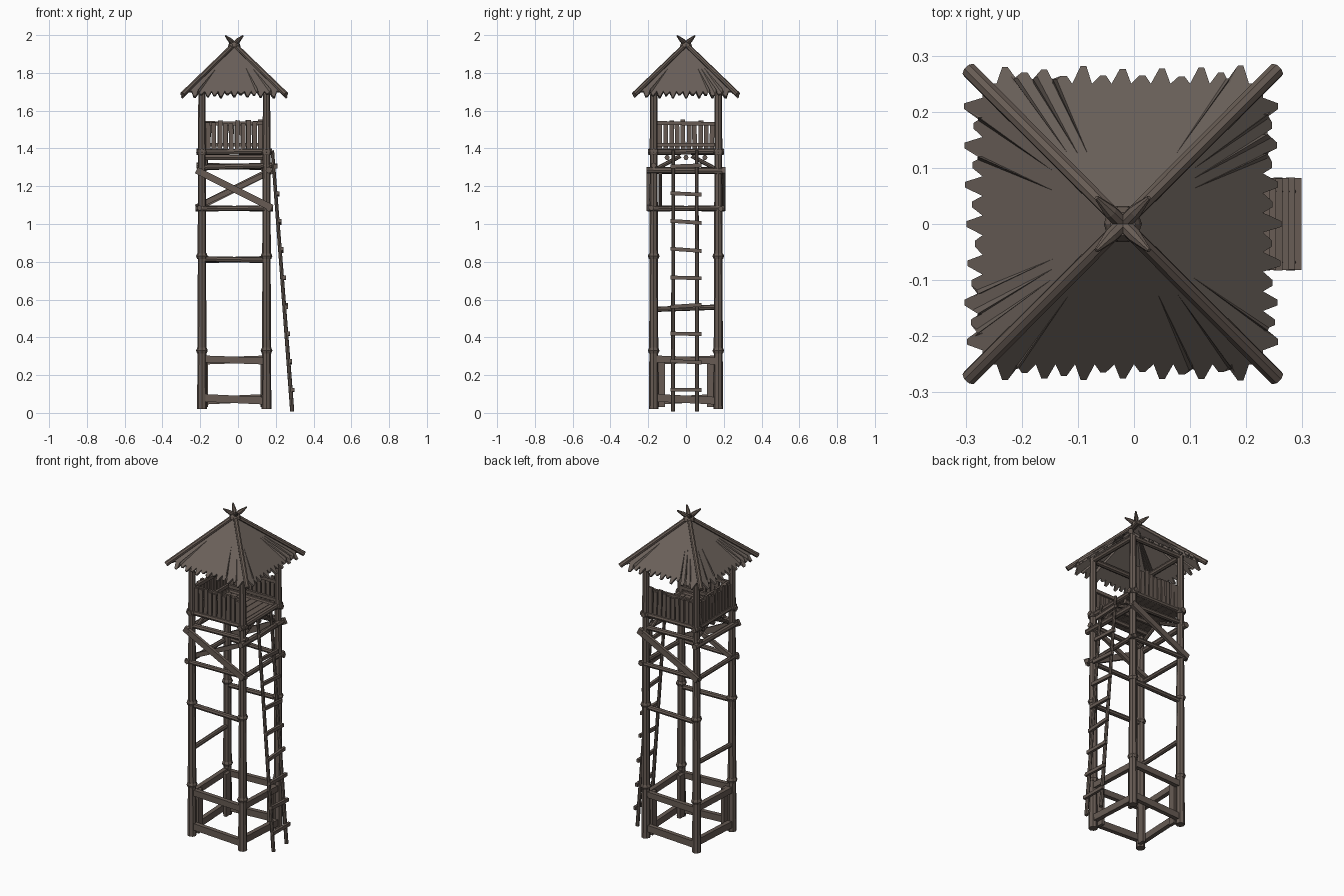
import bpy, bmesh, math, random
from mathutils import Vector, Matrix

random.seed(4)
if "Cube" in bpy.data.objects:
    bpy.data.objects.remove(bpy.data.objects["Cube"])

CX = -0.02      # tower axis
P = 0.171       # post distance from the axis


def material(name, rgb):
    m = bpy.data.materials.new(name)
    m.use_nodes = True
    m.diffuse_color = (*rgb, 1)
    bsdf = m.node_tree.nodes["Principled BSDF"]
    bsdf.inputs["Base Color"].default_value = (*rgb, 1)
    bsdf.inputs["Roughness"].default_value = 0.9
    return m


WOOD = material("brown wood", (0.135, 0.105, 0.088))
ROOF = material("grey brown roof", (0.145, 0.118, 0.102))


def finish(name, bm, mat=WOOD):
    me = bpy.data.meshes.new(name)
    bm.to_mesh(me)
    bm.free()
    me.materials.append(mat)
    ob = bpy.data.objects.new(name, me)
    bpy.context.collection.objects.link(ob)
    return ob


def frame(a, b, normal):
    """Matrix with z along a-b and y near the given normal, centred between."""
    z = (b - a).normalized()
    x = Vector(normal).cross(z).normalized()
    y = z.cross(x)
    rot = Matrix((x, y, z)).transposed().to_4x4()
    return Matrix.Translation((a + b) / 2) @ rot


def log(bm, a, b, r1, r2=None, sides=8):
    a, b = Vector(a), Vector(b)
    hint = (1, 0, 0) if abs((b - a).normalized().x) < 0.9 else (0, 1, 0)
    bmesh.ops.create_cone(bm, cap_ends=True, segments=sides, radius1=r1,
                          radius2=r1 if r2 is None else r2,
                          depth=(b - a).length, matrix=frame(a, b, hint))


def plank(bm, a, b, width, thick, normal):
    a, b = Vector(a), Vector(b)
    size = Matrix.Diagonal((width, thick, (b - a).length, 1))
    bmesh.ops.create_cube(bm, size=1, matrix=frame(a, b, normal) @ size)


def side(k, along, out, z):
    """Point on a side: 0 front, 1 model left, 2 back, 3 model right."""
    p = Matrix.Rotation(k * math.pi / 2, 3, 'Z') @ Vector((along, -out, z))
    return p + Vector((CX, 0, 0))


def out_dir(k):
    return side(k, 0, 1, 0) - Vector((CX, 0, 0))


NAMES = ("front", "left", "back", "right")

# Corner posts in stacked sections with lashing bands
for k, n in enumerate(("front_left", "back_left", "back_right", "front_right")):
    bm = bmesh.new()
    levels = (0.02, 0.33, 0.83, 1.38, 1.75)
    for i in range(4):
        r = 0.026 - 0.0015 * i
        log(bm, side(k, P, P, levels[i]), side(k, P, P, levels[i + 1]), r, r - 0.003)
    finish(n + "_post", bm)
    bm = bmesh.new()
    for z in levels[1:4]:
        log(bm, side(k, P, P, z - 0.015), side(k, P, P, z), 0.025, 0.031)
        log(bm, side(k, P, P, z), side(k, P, P, z + 0.015), 0.031, 0.025)
    finish(n + "_bands", bm)

# Horizontal beams, base frame and eave beams on every side
for k, n in enumerate(NAMES):
    bm = bmesh.new()
    o = out_dir(k)
    for z, tilt, w in ((0.072, 0.008, 0.04), (0.28, 0.006, 0.036)):
        plank(bm, side(k, -P, P, z + tilt), side(k, P, P, z - tilt), w, 0.026, o)
    log(bm, side(k, -0.2, P, 1.38), side(k, 0.2, P, 1.385), 0.016, 0.015)
    log(bm, side(k, -P, P, 1.73), side(k, P, P, 1.73), 0.016)
    log(bm, side(k, -0.205, P + 0.012, 1.08), side(k, 0.205, P + 0.012, 1.085), 0.014)
    if k % 2:
        log(bm, side(k, -0.21, P + 0.012, 1.285), side(k, 0.21, P + 0.012, 1.28), 0.017)
    else:
        log(bm, side(k, -0.16, P, 1.3), side(k, 0.2, P, 1.31), 0.015)
        log(bm, side(k, -P, P, 0.815), side(k, P, P, 0.808), 0.015)
    finish(n + "_beams", bm)

bm = bmesh.new()
log(bm, side(3, -P, P, 0.56), side(3, P, P, 0.548), 0.014)
finish("right_middle_beam", bm)

# Upright boards strengthening the base
bm = bmesh.new()
for k in (1, 3):
    for s in (-1, 1):
        plank(bm, side(k, s * 0.133, 0.148, 0.03), side(k, s * 0.133, 0.148, 0.29),
              0.042, 0.02, out_dir(k))
finish("base_boards", bm)

# Diagonal braces below the platform
bm = bmesh.new()
for k, dist in ((0, 0.2), (2, 0.2)):
    plank(bm, side(k, -0.2, dist, 1.285), side(k, 0.2, dist, 1.085), 0.036, 0.018, out_dir(k))
plank(bm, side(0, 0.19, 0.137, 1.275), side(0, -0.19, 0.137, 1.095), 0.026, 0.018, out_dir(0))
for k in (1, 3):
    for s in (-1, 1):
        log(bm, side(k, s * 0.16, 0.15, 1.29), side(k, s * 0.03, 0.15, 1.36), 0.011)
finish("braces", bm)

# Platform floor on joists
bm = bmesh.new()
for i in range(8):
    x = CX - 0.147 + 0.042 * i
    plank(bm, (x, -0.17, 1.375), (x, 0.17, 1.375), 0.039, 0.016, (0, 0, 1))
for y in (-0.1, 0, 0.1):
    log(bm, (CX - 0.17, y, 1.352), (CX + 0.17, y, 1.352), 0.014, sides=6)
finish("platform_floor", bm)

# Railings of uneven boards, open on the ladder side
for k in (0, 2, 3):
    bm = bmesh.new()
    o = out_dir(k)
    for i in range(10):
        t = -0.137 + 0.0305 * i
        lean = random.uniform(-0.004, 0.004)
        plank(bm, side(k, t, P, 1.37 + random.uniform(0, 0.02)),
              side(k, t + lean, P, 1.545 + random.uniform(-0.02, 0.01)), 0.024, 0.013, o)
    plank(bm, side(k, -P, P - 0.012, 1.53), side(k, P, P - 0.012, 1.535), 0.02, 0.014, o)
    plank(bm, side(k, -P, P - 0.012, 1.42), side(k, P, P - 0.012, 1.42), 0.02, 0.014, o)
    finish(NAMES[k] + "_railing", bm)

# Ladder leaning on the open side
foot, top = Vector((0.287, 0, 0.008)), Vector((0.182, 0, 1.39))
bm = bmesh.new()
for y in (-0.068, 0.058):
    log(bm, foot + Vector((0, y, 0)), top + Vector((0, y, 0)), 0.011, 0.009)
finish("ladder_rails", bm)
bm = bmesh.new()
for i in range(9):
    p = foot.lerp(top, (0.115 + 0.149 * i) / 1.39) + Vector((0.012, 0, 0))
    d = Vector((0, 0.082, random.uniform(-0.006, 0.006)))
    plank(bm, p - d, p + d, 0.016, 0.02, (0, 0, 1))
finish("ladder_rungs", bm)

# Roof: four sloping panels with ragged lower edges
APEX, SLOPE = 1.945, 0.965
for k, n in enumerate(NAMES):
    edge = [(-0.25, 0.25)]
    for i in range(13):
        t = -0.21 + 0.035 * i
        tip = (0.268 if i % 2 else 0.28) + random.uniform(-0.005, 0.003)
        edge += [(t - 0.015, 0.25), (t - 0.005, tip), (t + 0.005, tip)]
    edge += [(0.225, 0.25), (0.25, 0.25)]
    bm = bmesh.new()
    peak = bm.verts.new(side(k, 0, 0, APEX))
    ring = [bm.verts.new(side(k, t, r, APEX - SLOPE * r)) for t, r in edge]
    for a, b in zip(ring, ring[1:]):
        bm.faces.new((peak, a, b))
    ob = finish(n + "_roof_panel", bm, ROOF)
    mod = ob.modifiers.new("thickness", 'SOLIDIFY')
    mod.thickness = 0.012
    mod.offset = -1

# Hip poles crossing at the peak with pointed ends, tied by a ring
bm = bmesh.new()
for k in range(4):
    def hip(r):
        return side(k, r, r, 1.951 - 0.97 * r)
    log(bm, hip(0.274), hip(-0.022), 0.0145, 0.013)
    log(bm, hip(-0.022), hip(-0.047), 0.013, 0.004)
finish("hip_poles", bm)
bm = bmesh.new()
log(bm, (CX, 0, 1.936), (CX, 0, 1.952), 0.034, 0.03, 10)
log(bm, (CX, 0, 1.952), (CX, 0, 1.964), 0.03, 0.022, 10)
finish("peak_lashing", bm)
